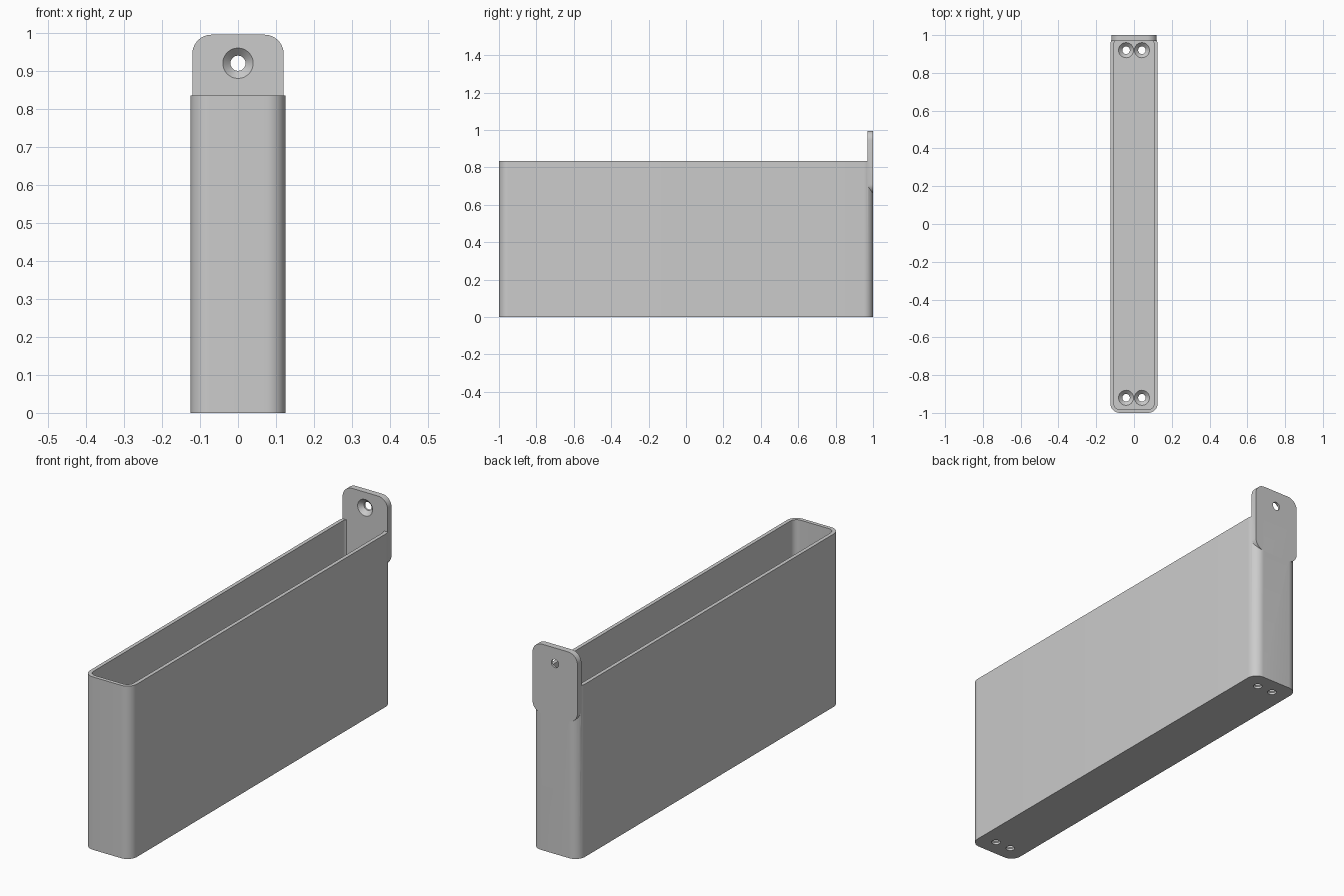
import bpy, bmesh
from math import sin, cos, pi
from mathutils import Matrix, Vector

if "Cube" in bpy.data.objects:
    bpy.data.objects.remove(bpy.data.objects["Cube"], do_unlink=True)

grey = bpy.data.materials.new("plain grey")
grey.use_nodes = True
grey.diffuse_color = (0.6, 0.6, 0.6, 1)
grey.node_tree.nodes["Principled BSDF"].inputs["Base Color"].default_value = (0.6, 0.6, 0.6, 1)

HEIGHT, TOP, WALL, FLOOR = 0.835, 0.995, 0.018, 0.03
TAB = 0.03
STEPS = 10


def finish(name, bm, matrix):
    bmesh.ops.recalc_face_normals(bm, faces=bm.faces)
    bm.transform(matrix)
    mesh = bpy.data.meshes.new(name)
    bm.to_mesh(mesh)
    bm.free()
    mesh.materials.append(grey)
    obj = bpy.data.objects.new(name, mesh)
    bpy.context.collection.objects.link(obj)
    return obj


def rounded_slab(name, half_x, half_y, radius, depth, matrix):
    """Rounded rectangle in local xy, extruded along local z."""
    bm = bmesh.new()
    ring = []
    corners = ((1, 1), (-1, 1), (-1, -1), (1, -1))
    for quarter, (sx, sy) in enumerate(corners):
        for i in range(STEPS + 1):
            a = (quarter + i / STEPS) * pi / 2
            ring.append(bm.verts.new((sx * (half_x - radius) + radius * cos(a),
                                      sy * (half_y - radius) + radius * sin(a), 0)))
    face = bm.faces.new(ring)
    new = bmesh.ops.extrude_face_region(bm, geom=[face])["geom"]
    bmesh.ops.translate(bm, vec=(0, 0, depth),
                        verts=[v for v in new if isinstance(v, bmesh.types.BMVert)])
    return finish(name, bm, matrix)


def screw_cutter(matrix):
    """Countersunk hole: wide mouth at local z = 0, drilled towards -z."""
    bm = bmesh.new()
    profile = ((0.04, 0.02), (0.04, 0), (0.02, -0.02), (0.02, -0.06))
    n = 32
    rings = [[bm.verts.new((r * cos(2 * pi * i / n), r * sin(2 * pi * i / n), z))
              for i in range(n)] for r, z in profile]
    for low, high in zip(rings, rings[1:]):
        for i in range(n):
            j = (i + 1) % n
            bm.faces.new((low[i], low[j], high[j], high[i]))
    bm.faces.new(rings[0])
    bm.faces.new(rings[-1])
    return finish("screw_cutter", bm, matrix)


def combine(target, other, operation):
    mod = target.modifiers.new(operation, "BOOLEAN")
    mod.operation, mod.solver, mod.object = operation, "EXACT", other
    bpy.ops.object.select_all(action="DESELECT")
    bpy.context.view_layer.objects.active = target
    target.select_set(True)
    bpy.ops.object.modifier_apply(modifier=mod.name)
    bpy.data.objects.remove(other, do_unlink=True)


# Open tray with rounded upright corners
tray = rounded_slab("wall_tray", 0.125, 1, 0.05, HEIGHT, Matrix())
hollow = rounded_slab("hollow_cutter", 0.125 - WALL, 1 - WALL, 0.05 - WALL, 1,
                      Matrix.Translation((0, 0, FLOOR)))
combine(tray, hollow, "DIFFERENCE")

# Mounting tab on the back wall
low = 0.66
upright = Matrix.Translation((0, 1, (TOP + low) / 2)) @ Matrix.Rotation(pi / 2, 4, "X")
tab = rounded_slab("mounting_tab", 0.12, (TOP - low) / 2, 0.05, TAB, upright)
combine(tray, tab, "UNION")

# Countersunk holes in the floor and the tab
for x in (-0.042, 0.042):
    for y in (-0.92, 0.92):
        combine(tray, screw_cutter(Matrix.Translation((x, y, FLOOR))), "DIFFERENCE")
facing_front = Matrix.Translation((0, 1 - TAB, 0.92)) @ Matrix.Rotation(pi / 2, 4, "X")
combine(tray, screw_cutter(facing_front), "DIFFERENCE")

bpy.ops.object.shade_smooth_by_angle(angle=pi / 6)
